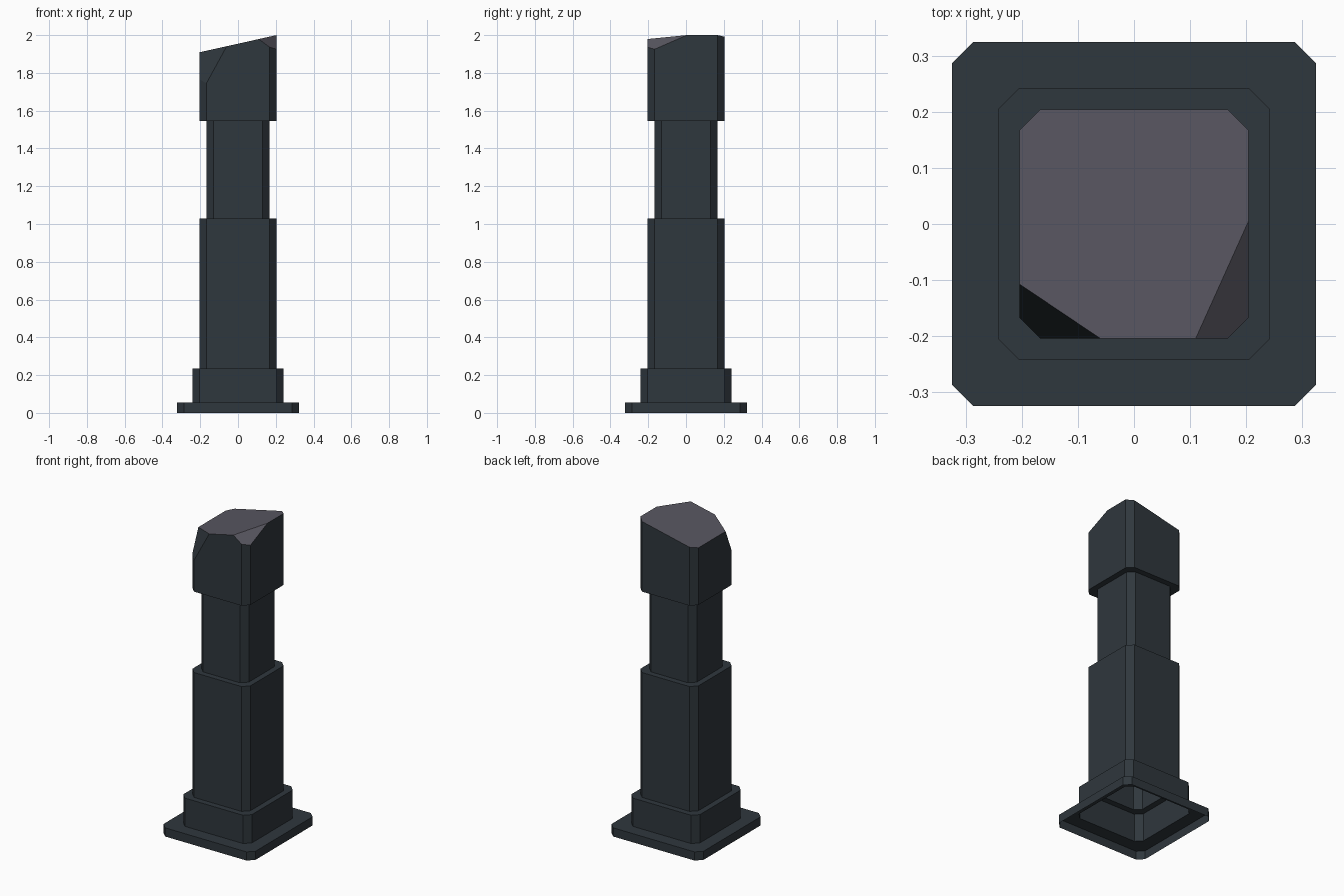
import bpy, bmesh
from mathutils import Vector

if "Cube" in bpy.data.objects:
    bpy.data.objects.remove(bpy.data.objects["Cube"])

CH = 0.037  # corner chamfer shared by every tier


def material(name, rgb):
    m = bpy.data.materials.new(name)
    m.diffuse_color = (*rgb, 1)
    m.use_nodes = True
    m.node_tree.nodes["Principled BSDF"].inputs["Base Color"].default_value = m.diffuse_color
    return m


SLATE = material("dark slate", (0.0285, 0.038, 0.0465))
GREY = material("cut grey", (0.098, 0.094, 0.118))


def ring(bm, h, z):
    """Square of half width h with chamfered corners, counter-clockwise."""
    c = h - CH
    pts = [(h, -c), (h, c), (c, h), (-c, h), (-h, c), (-h, -c), (-c, -h), (c, -h)]
    return [bm.verts.new((x, y, z)) for x, y in pts]


def bridge(bm, low, high):
    for i in range(8):
        j = (i + 1) % 8
        bm.faces.new((low[i], low[j], high[j], high[i]))


def finish(bm, name):
    me = bpy.data.meshes.new(name)
    bm.to_mesh(me)
    bm.free()
    me.materials.append(SLATE)
    me.materials.append(GREY)
    ob = bpy.data.objects.new(name, me)
    bpy.context.collection.objects.link(ob)
    return ob


def tier(name, profile):
    """Open shell through a list of (half width, height) rings."""
    bm = bmesh.new()
    rings = [ring(bm, h, z) for h, z in profile]
    for a, b in zip(rings, rings[1:]):
        bridge(bm, a, b)
    return bm, rings


# hollow stepped tiers, each with a ledge reaching in to the next one
for name, prof in [
    ("base_plate", [(0.324, 0), (0.324, 0.055), (0.242, 0.055)]),
    ("plinth", [(0.242, 0.055), (0.242, 0.235), (0.204, 0.235)]),
    ("lower_shaft", [(0.204, 0.235), (0.204, 1.03), (0.167, 1.03)]),
    ("neck", [(0.167, 1.03), (0.167, 1.545)]),
]:
    finish(tier(name, prof)[0], name)

# head block, capped tall, then sliced by three planes
bm, rings = tier("head", [(0.167, 1.545), (0.204, 1.545), (0.204, 2.3)])
bm.faces.new(rings[-1])
cuts = [
    # sloping top
    ((0.204, 0, 2.0), (-0.204, 0, 1.909), (0.204, 0.1, 2.0), 1),
    # shallow front right chip
    ((0.204, 0.005, 2.0), (0.11, -0.204, 1.979), (0.204, -0.167, 1.925), 1),
    # steep front left chip
    ((-0.06, -0.204, 1.941), (-0.167, -0.204, 1.745), (-0.185, -0.12, 1.913), 0),
]
for a, b, c, mat in cuts:
    a, b, c = Vector(a), Vector(b), Vector(c)
    n = (b - a).cross(c - a).normalized()
    if n.z < 0:
        n = -n
    res = bmesh.ops.bisect_plane(
        bm, geom=bm.verts[:] + bm.edges[:] + bm.faces[:], dist=1e-5,
        plane_co=a, plane_no=n, clear_outer=True)
    edges = [e for e in res["geom_cut"] if isinstance(e, bmesh.types.BMEdge)]
    for f in bmesh.ops.contextual_create(bm, geom=edges)["faces"]:
        f.normal_update()
        if f.normal.dot(n) < 0:
            f.normal_flip()
        f.material_index = mat
finish(bm, "head")
